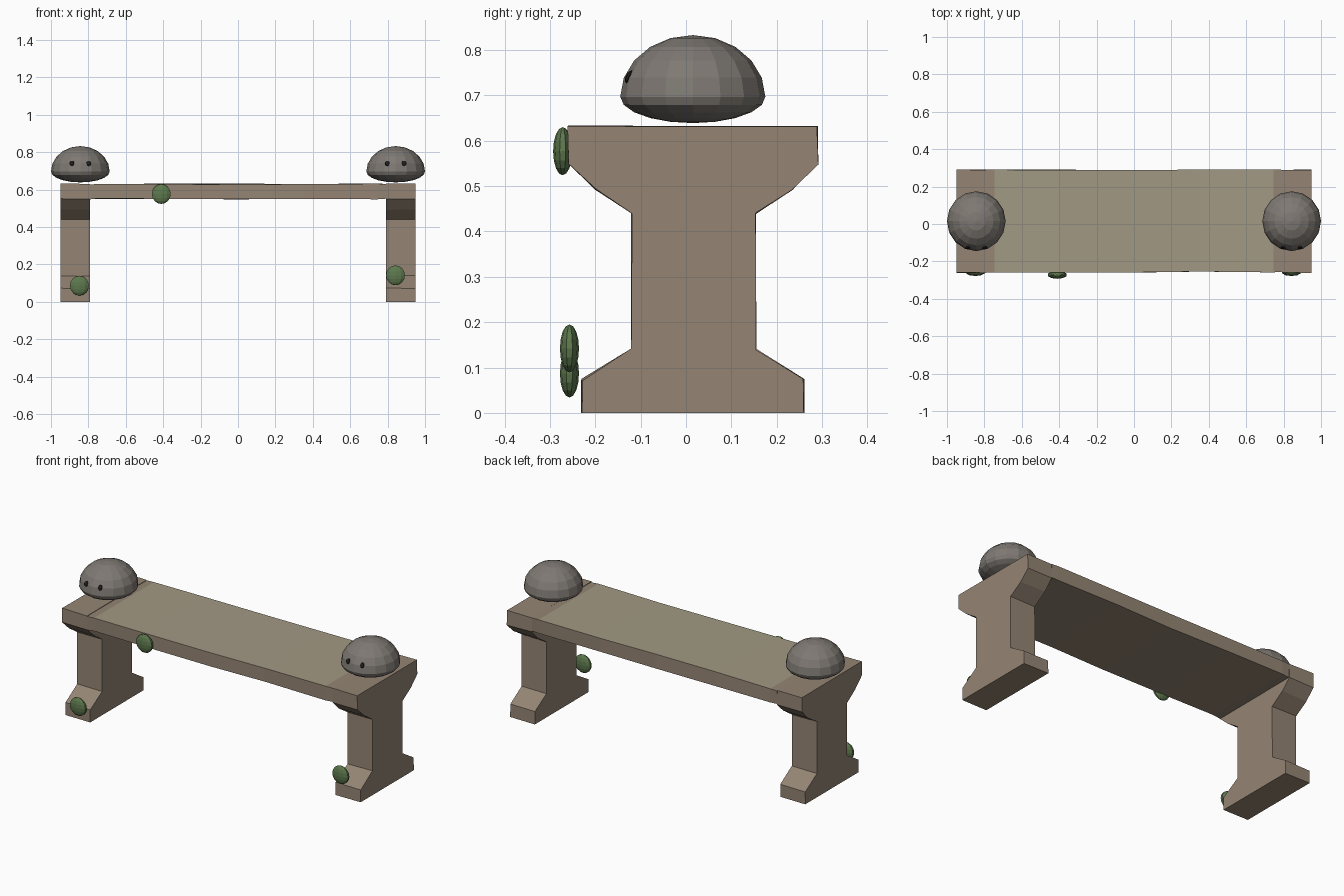
import bpy, bmesh, math, random
from mathutils import Vector

if "Cube" in bpy.data.objects:
    bpy.data.objects.remove(bpy.data.objects["Cube"])

random.seed(4)


def material(name, rgb):
    m = bpy.data.materials.new(name)
    m.diffuse_color = (*rgb, 1)
    m.use_nodes = True
    m.node_tree.nodes["Principled BSDF"].inputs["Base Color"].default_value = m.diffuse_color
    return m


STONE = material("stone", (0.30, 0.235, 0.175))
WORN = material("worn_stone", (0.36, 0.32, 0.23))
CAP = material("grey_cap", (0.21, 0.19, 0.17))
DARK = material("dark_eye", (0.015, 0.013, 0.012))
MOSS = material("moss", (0.11, 0.19, 0.075))


def finish(bm, name, *mats):
    bmesh.ops.recalc_face_normals(bm, faces=bm.faces)
    me = bpy.data.meshes.new(name)
    bm.to_mesh(me)
    bm.free()
    for m in mats:
        me.materials.append(m)
    ob = bpy.data.objects.new(name, me)
    bpy.context.collection.objects.link(ob)
    return ob


def loft(name, xs, profile, jitter, *mats):
    """Sweep a y-z profile along x with slight hand-hewn unevenness."""
    bm = bmesh.new()
    rings = []
    for x in xs:
        rings.append([bm.verts.new((x, y + random.uniform(-jitter, jitter),
                                    z + (random.uniform(-jitter, jitter) if z > 0 else 0)))
                      for y, z in profile])
    n = len(profile)
    for a, b in zip(rings, rings[1:]):
        for i in range(n):
            j = (i + 1) % n
            bm.faces.new((a[i], a[j], b[j], b[i]))
    bm.faces.new(rings[0])
    bm.faces.new(rings[-1])
    return finish(bm, name, *mats)


def ball(name, centre, radii, segs, rings, mat, low=None, tilt=0):
    """Faceted ellipsoid; low gives a different depth to the lower half."""
    bm = bmesh.new()
    bmesh.ops.create_uvsphere(bm, u_segments=segs, v_segments=rings, radius=1)
    for v in bm.verts:
        rz = low if low and v.co.z < 0 else radii[2]
        v.co = Vector((v.co.x * radii[0], v.co.y * radii[1], v.co.z * rz))
    ob = finish(bm, name, mat)
    ob.location = centre
    ob.rotation_euler.x = tilt
    return ob


# Legs: I-shaped profile including the seat end block
front = [(-0.23, 0), (-0.23, 0.073), (-0.12, 0.14), (-0.12, 0.44),
         (-0.20, 0.493), (-0.26, 0.55), (-0.26, 0.632)]
back = [(0.29, 0.632), (0.29, 0.548), (0.235, 0.493), (0.155, 0.44),
        (0.155, 0.14), (0.26, 0.073), (0.26, 0)]
for side, s in (("left", -1), ("right", 1)):
    loft(side + "_leg", (s * 0.79, s * 0.95), front + back, 0.002, STONE)

# Seat slab between the legs, worn on top
slab = [(-0.257, 0.551), (-0.257, 0.630), (0.289, 0.630), (0.289, 0.551)]
seat = loft("seat", (-0.79, -0.745, -0.4, 0, 0.35, 0.745, 0.79), slab, 0.003, STONE, WORN)
for p in seat.data.polygons:
    if p.normal.z > 0.9 and abs(p.center.x) < 0.745:
        p.material_index = 1

# Domed caps with a pair of eyes each
for side, s in (("left", -1), ("right", 1)):
    x = s * 0.843
    ball(side + "_cap", (x, 0.015, 0.697), (0.157, 0.16, 0.136), 16, 10, CAP, low=0.058)
    for k, dx in (("a", -0.045), ("b", 0.045)):
        ball(f"{side}_eye_{k}", (x + dx, -0.126, 0.741), (0.014, 0.007, 0.015), 8, 6,
             DARK, tilt=-0.45)

# Moss clumps on the front
for i, (x, y, z) in enumerate(((-0.848, -0.257, 0.087), (0.842, -0.257, 0.142),
                               (-0.41, -0.272, 0.577))):
    ball(f"moss_{i + 1}", (x, y, z), (0.053, 0.021, 0.053), 10, 8, MOSS)
